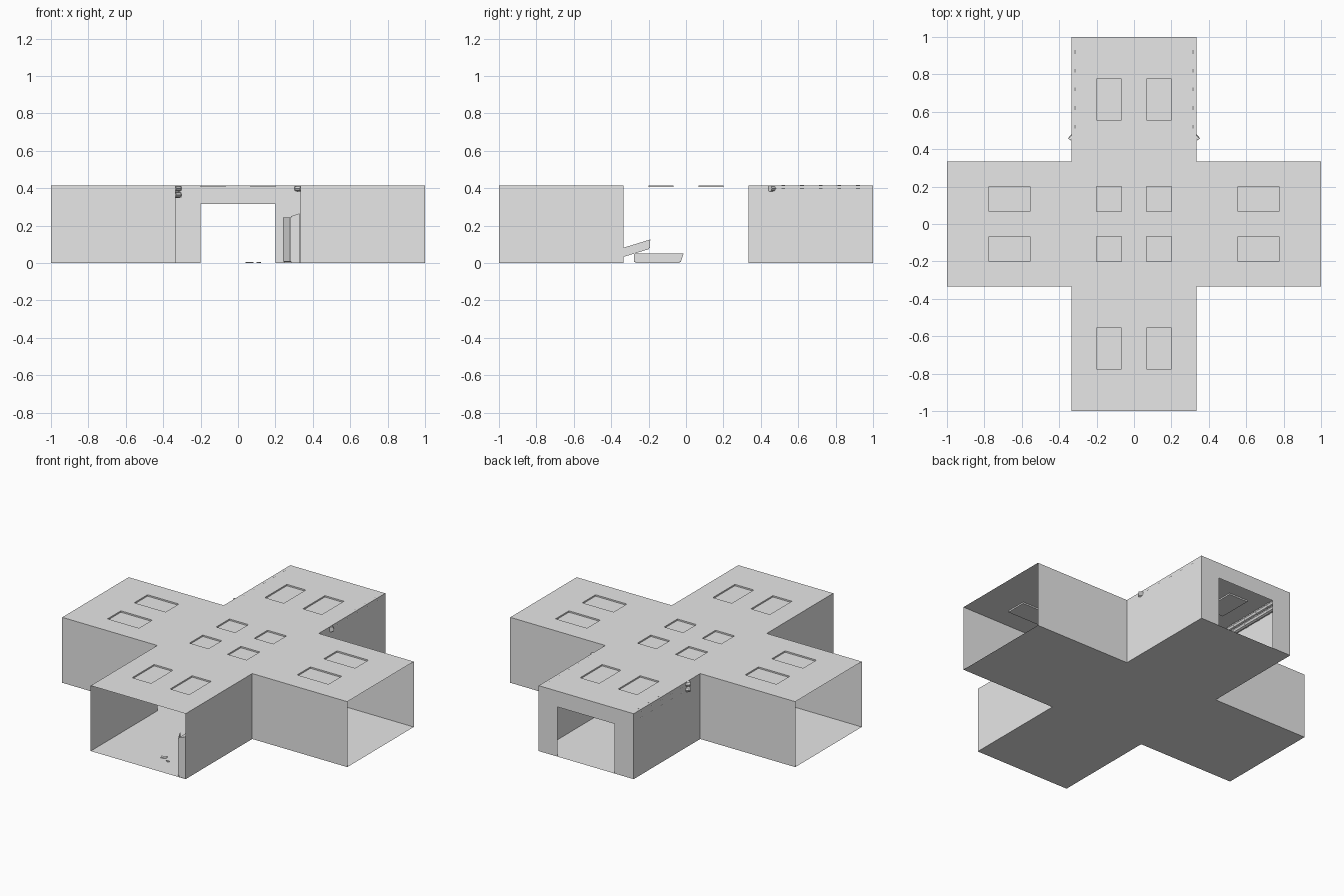
import bpy, bmesh, math
from mathutils import Vector, Matrix

if "Cube" in bpy.data.objects:
    bpy.data.objects.remove(bpy.data.objects["Cube"])

H, W, DOOR = 0.415, 0.333, 0.20      # room height, half corridor width, half door width
grey = bpy.data.materials.new("plain_grey")
grey.diffuse_color = (0.8, 0.8, 0.8, 1)
grey.use_nodes = True
grey.node_tree.nodes["Principled BSDF"].inputs["Base Color"].default_value = grey.diffuse_color


def finish(name, bm):
    me = bpy.data.meshes.new(name)
    bmesh.ops.remove_doubles(bm, verts=bm.verts, dist=1e-5)
    bm.to_mesh(me)
    bm.free()
    me.materials.append(grey)
    ob = bpy.data.objects.new(name, me)
    bpy.context.collection.objects.link(ob)
    return ob


def quad(bm, *pts):
    return bm.faces.new([bm.verts.new(p) for p in pts])


def box(bm, lo, hi, matrix=None):
    size = Vector(hi) - Vector(lo)
    mid = (Vector(hi) + Vector(lo)) / 2
    m = Matrix.Translation(mid) @ Matrix.Diagonal((*size, 1))
    return bmesh.ops.create_cube(bm, size=1, matrix=(matrix or Matrix()) @ m)["verts"]


def tube(bm, a, b, r, sides=8):
    a, b = Vector(a), Vector(b)
    rot = (b - a).to_track_quat('Z', 'Y').to_matrix().to_4x4()
    bmesh.ops.create_cone(bm, cap_ends=True, segments=sides, radius1=r, radius2=r,
                          depth=(b - a).length, matrix=Matrix.Translation((a + b) / 2) @ rot)


# floor and ceiling share one cross-shaped cell layout
half = [0.067, 0.20, W, 0.555, 0.775, 1.0]
cuts = [-c for c in reversed(half)] + half
floor, ceiling, lights = bmesh.new(), bmesh.new(), bmesh.new()
small, far = (0.067, 0.20), (0.555, 0.775)


def within(v, span):
    return span[0] < abs(v) < span[1]


for x0, x1 in zip(cuts, cuts[1:]):
    for y0, y1 in zip(cuts, cuts[1:]):
        cx, cy = (x0 + x1) / 2, (y0 + y1) / 2
        if abs(cx) > W and abs(cy) > W:
            continue
        ring = [(x0, y0), (x1, y0), (x1, y1), (x0, y1)]
        quad(floor, *[(x, y, 0) for x, y in ring])
        in_light = (within(cx, small) and (within(cy, small) or within(cy, far))) or \
                   (within(cy, small) and within(cx, far))
        if not in_light:
            quad(ceiling, *[(x, y, H) for x, y in ring])
            continue
        # recessed ceiling light
        z = H - 0.009
        quad(lights, *[(x, y, z) for x, y in ring])
        for (ax, ay), (bx, by) in zip(ring, ring[1:] + ring[:1]):
            quad(lights, (ax, ay, H), (bx, by, H), (bx, by, z), (ax, ay, z))
finish("floor", floor)
finish("ceiling", ceiling)
finish("ceiling_lights", lights)

# corridor side walls, two per corner of the cross
walls = bmesh.new()
for sx in (-1, 1):
    for sy in (-1, 1):
        c = (sx * W, sy * W)
        for e in ((sx, sy * W), (sx * W, sy)):
            quad(walls, (*c, 0), (*e, 0), (*e, H), (*c, H))
finish("side_walls", walls)

# back end wall around the doorway
back = bmesh.new()
for x0, x1, z0 in ((-W, -DOOR, 0), (-DOOR, DOOR, 0.315), (DOOR, W, 0)):
    quad(back, (x0, 1, z0), (x1, 1, z0), (x1, 1, H), (x0, 1, H))
finish("doorway_wall", back)

# pipes along the back corridor, bending out through the side walls
for name, s, z in (("upper_left_pipe", -1, 0.398), ("lower_left_pipe", -1, 0.364),
                   ("right_pipe", 1, 0.398)):
    bm = bmesh.new()
    x = s * 0.316
    tube(bm, (x, 1.0, z), (x, 0.468, z), 0.0165)
    tube(bm, (x, 0.475, z), (s * 0.341, 0.448, z), 0.0165)
    for i in range(5):
        y = 0.52 + i * 0.1
        tube(bm, (x, y - 0.01, z), (x, y + 0.01, z), 0.0178)
    finish(name, bm)


# lockers: local x = depth from front to back, y = width, z = height
def locker(name, matrix, ajar=0.0, depth=0.046, width=0.085, tall=0.25):
    bm = bmesh.new()
    for v in box(bm, (0, 0, 0), (depth, width, tall), matrix):
        local = matrix.inverted() @ v.co
        if local.z > 0.1 and local.x > depth / 2:      # sloping top
            v.co = matrix @ (local + Vector((0, 0, 0.015)))
    swing = matrix @ Matrix.Rotation(ajar, 4, 'Z')
    box(bm, (-0.005, 0.003, 0.008), (0, width - 0.003, tall - 0.006), swing)
    finish(name, bm)


for i in range(3):
    locker(f"standing_locker_{i + 1}", Matrix.Translation((0.284, -0.997 + 0.09 * i, 0)),
           ajar=math.radians(28) if i == 0 else 0)

# one locker lying flat, another fallen across its edge
lay = Matrix(((0, 1, 0, 0), (0, 0, 1, 0), (1, 0, 0, 0), (0, 0, 0, 1)))
locker("flat_locker", Matrix.Translation((0.245, -0.278, 0.005)) @ lay)
locker("leaning_locker", Matrix.Translation((0.243, -0.432, 0.008))
       @ Matrix.Rotation(math.radians(17), 4, 'X') @ lay, depth=0.042)

# scattered flat scraps on the floor
scraps = bmesh.new()
for x, y, w, d, a in ((0.062, -0.83, 0.035, 0.025, 20), (0.11, -0.86, 0.02, 0.012, -30)):
    m = Matrix.Translation((x, y, 0)) @ Matrix.Rotation(math.radians(a), 4, 'Z')
    box(scraps, (-w / 2, -d / 2, 0), (w / 2, d / 2, 0.004), m)
finish("floor_scraps", scraps)
